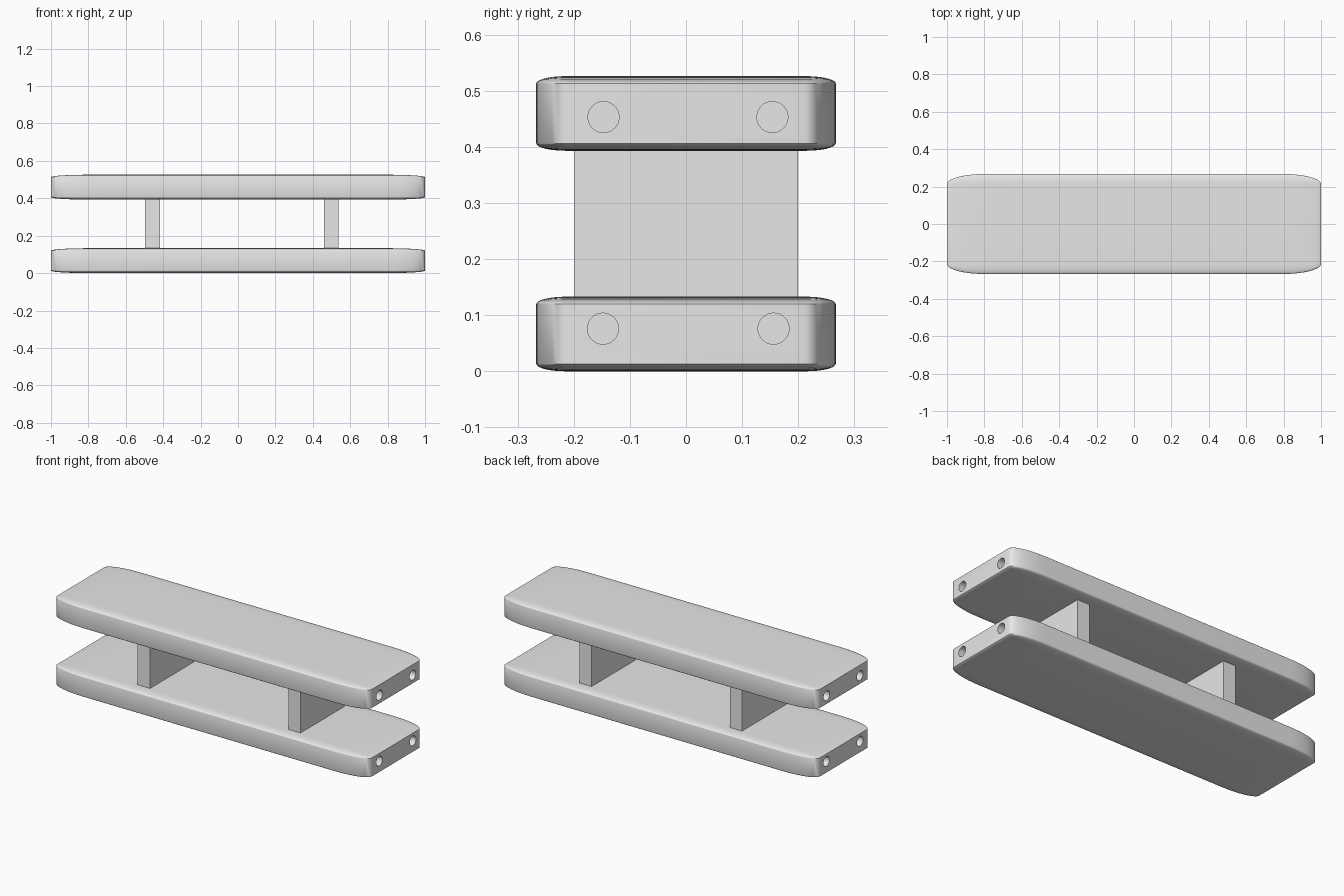
import bpy
import bmesh
import math
from mathutils import Matrix, Vector

if "Cube" in bpy.data.objects:
    bpy.data.objects.remove(bpy.data.objects["Cube"], do_unlink=True)

grey = bpy.data.materials.new("grey")
grey.use_nodes = True
grey.diffuse_color = (0.8, 0.8, 0.8, 1)
grey.node_tree.nodes["Principled BSDF"].inputs["Base Color"].default_value = (0.8, 0.8, 0.8, 1)


def add_object(name, bm):
    mesh = bpy.data.meshes.new(name)
    bm.to_mesh(mesh)
    bm.free()
    mesh.materials.append(grey)
    obj = bpy.data.objects.new(name, mesh)
    bpy.context.collection.objects.link(obj)
    return obj


def block(name, centre, half, rounding=0):
    """Box whose corner rounding stretches along with its proportions."""
    bm = bmesh.new()
    bmesh.ops.create_cube(bm, size=2)
    if rounding:
        bmesh.ops.bevel(bm, geom=bm.edges[:], offset=rounding, segments=10,
                        profile=0.5, affect='EDGES')
    bmesh.ops.scale(bm, vec=half, verts=bm.verts)
    bmesh.ops.translate(bm, vec=centre, verts=bm.verts)
    return add_object(name, bm)


def drill(plate, z, ys, radius=0.0277, depth=0.15):
    """Sink blind round holes into both ends of a plate."""
    bm = bmesh.new()
    for x in (-1, 1):
        for y in ys:
            place = Matrix.Translation(Vector((x, y, z))) @ Matrix.Rotation(math.pi / 2, 4, 'Y')
            bmesh.ops.create_cone(bm, cap_ends=True, segments=32, radius1=radius,
                                  radius2=radius, depth=2 * depth, matrix=place)
    cutter = add_object("hole_cutter", bm)
    cutter.hide_render = True
    mod = plate.modifiers.new("holes", 'BOOLEAN')
    mod.operation = 'DIFFERENCE'
    mod.solver = 'EXACT'
    mod.object = cutter
    bpy.ops.object.select_all(action='DESELECT')
    bpy.context.view_layer.objects.active = plate
    plate.select_set(True)
    bpy.ops.object.modifier_apply(modifier=mod.name)
    bpy.data.objects.remove(cutter, do_unlink=True)
    bpy.ops.object.shade_smooth_by_angle(angle=math.radians(30))


# Two rounded plates with drilled ends
plate_half = (1, 0.267, 0.0665)
for name, z, hole_z, hole_ys in (("lower_plate", 0.0665, 0.076, (-0.148, 0.156)),
                                 ("upper_plate", 0.4595, 0.453, (-0.147, 0.154))):
    plate = block(name, (0, 0, z), plate_half, rounding=0.2)
    drill(plate, hole_z, hole_ys)

# Two upright spacers between the plates
for name, x in (("right_spacer", -0.457), ("left_spacer", 0.498)):
    block(name, (x, 0, 0.263), (0.039, 0.2, 0.134))
